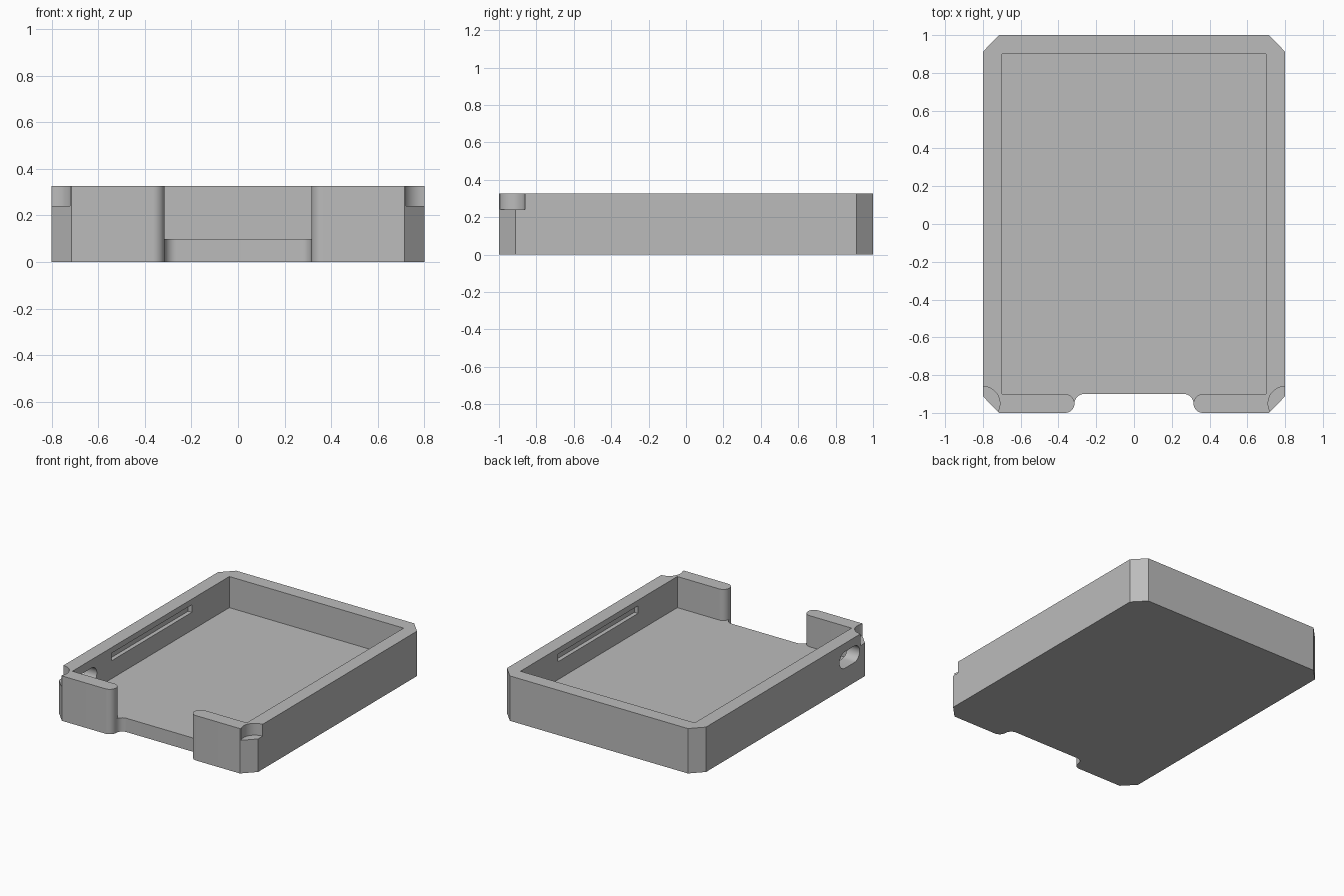
import bpy
import bmesh
from math import cos, sin, radians, pi

old = bpy.data.objects.get("Cube")
if old:
    bpy.data.objects.remove(old, do_unlink=True)

HEIGHT, FLOOR = 0.326, 0.10
R = 0.05            # rounding of the wall ends
GAP = 0.315         # half width of the front opening

grey = bpy.data.materials.new("grey plastic")
grey.use_nodes = True
colour = (0.5, 0.5, 0.5, 1)
grey.diffuse_color = colour
grey.node_tree.nodes["Principled BSDF"].inputs["Base Color"].default_value = colour


def prism(name, outline, low, high):
    """Extrude a plan outline between two heights."""
    bm = bmesh.new()
    face = bm.faces.new([bm.verts.new((x, y, low)) for x, y in outline])
    top = bmesh.ops.extrude_face_region(bm, geom=[face])["geom"]
    moved = [v for v in top if isinstance(v, bmesh.types.BMVert)]
    bmesh.ops.translate(bm, verts=moved, vec=(0, 0, high - low))
    bmesh.ops.recalc_face_normals(bm, faces=bm.faces)
    mesh = bpy.data.meshes.new(name)
    bm.to_mesh(mesh)
    bm.free()
    mesh.materials.append(grey)
    obj = bpy.data.objects.new(name, mesh)
    bpy.context.collection.objects.link(obj)
    return obj


def arc(cx, cy, r, start, end, steps=10):
    angles = [radians(start + (end - start) * i / steps) for i in range(steps + 1)]
    return [(cx + r * cos(a), cy + r * sin(a)) for a in angles]


def mirrored(half):
    """Close a left-side outline with its mirror image."""
    return half + [(-x, y) for x, y in reversed(half)]


def box(name, x0, x1, y0, y1, z0, z1):
    return prism(name, [(x0, y0), (x1, y0), (x1, y1), (x0, y1)], z0, z1)


# Chamfered body with an S-curved recess in the front edge
wall_end = GAP + R
body = mirrored([(0.715, 1), (0.8, 0.912), (0.8, -0.912), (0.715, -1)]
                + arc(wall_end, -1 + R, R, 270, 180)
                + arc(GAP - R, -1 + R, R, 0, 90)[1:])
tray = prism("tray", body, 0, HEIGHT)

# Cavity and front opening with rounded wall ends
cavity = mirrored([(0.7, 0.9), (0.7, -0.9)]
                  + arc(wall_end, -1 + R, R, 90, 180)
                  + [(GAP - 0.02, -1.1)])
cutters = [prism("cavity_cutter", cavity, FLOOR, 0.5)]

# Round notches at the front corners and grooves inside the side walls
for side in (-1, 1):
    circle = arc(side * 0.8, -0.95, 0.09, 0, 360, 48)[:-1]
    cutters.append(prism("corner_notch_cutter", circle, 0.24, 0.5))
    cutters.append(box("groove_cutter", side * 0.6, side * 0.73,
                       -0.45, 0.47, 0.23, 0.285))

# Oblong port through the right wall
port = prism("port_cutter", arc(0.055, 0, 0.06, -90, 90, 16)
             + arc(-0.055, 0, 0.06, 90, 270, 16), -0.1, 0.1)
port.rotation_euler = (pi / 2, 0, pi / 2)
port.location = (-0.75, -0.735, 0.205)
cutters.append(port)

# Cut everything out of the tray and keep the finished mesh
for cutter in cutters:
    cutter.hide_render = True
    cut = tray.modifiers.new(cutter.name, "BOOLEAN")
    cut.operation = "DIFFERENCE"
    cut.solver = "EXACT"
    cut.object = cutter
bpy.context.view_layer.update()
graph = bpy.context.evaluated_depsgraph_get()
finished = bpy.data.meshes.new_from_object(tray.evaluated_get(graph))
tray.modifiers.clear()
tray.data = finished
for cutter in cutters:
    bpy.data.objects.remove(cutter, do_unlink=True)

# Smooth curved walls, crisp corners
bpy.ops.object.select_all(action="DESELECT")
tray.select_set(True)
bpy.context.view_layer.objects.active = tray
bpy.ops.object.shade_smooth_by_angle(angle=radians(30))
